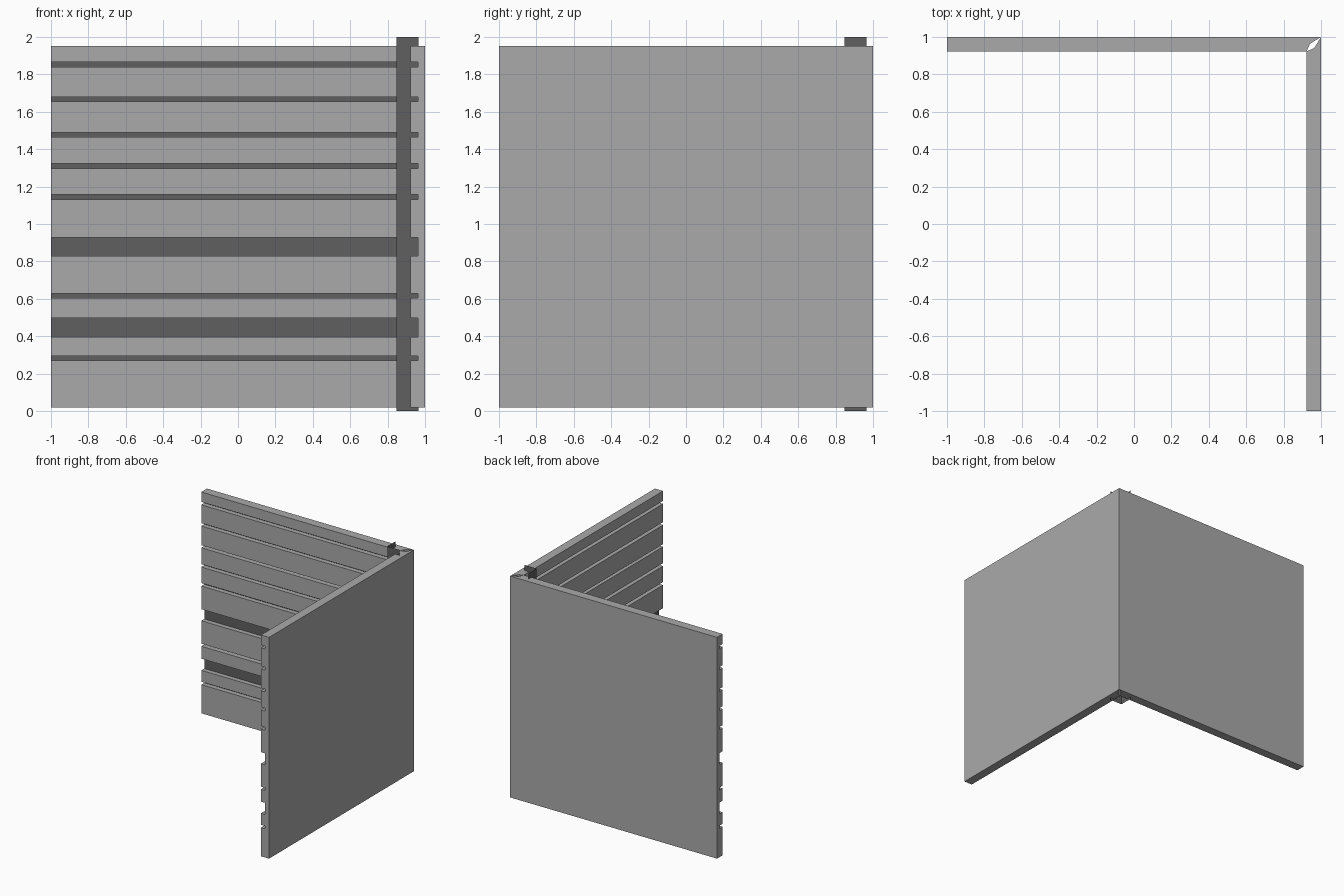
import bpy, bmesh

if "Cube" in bpy.data.objects:
    bpy.data.objects.remove(bpy.data.objects["Cube"])

def material(name, v):
    m = bpy.data.materials.new(name)
    m.diffuse_color = (v, v, v, 1)
    m.use_nodes = True
    m.node_tree.nodes["Principled BSDF"].inputs["Base Color"].default_value = m.diffuse_color
    return m

LIGHT = material("light grey", 0.40)
DARK = material("dark grey", 0.115)

# Grooves on the inner side, bottom to top
GROOVES = [(0.27, 0.295), (0.395, 0.497), (0.605, 0.628), (0.828, 0.929),
           (1.131, 1.157), (1.297, 1.322), (1.465, 1.488), (1.655, 1.68), (1.84, 1.865)]
BOTTOM, TOP = 0.02, 1.952
OUTER, FLOOR, INNER = 1.0, 0.963, 0.922      # depth planes of the wall
END = {OUTER: 1.0, FLOOR: 0.94, INNER: 0.922}  # mitred end for each depth


def finish(bm, name, mats):
    mesh = bpy.data.meshes.new(name)
    bm.to_mesh(mesh)
    bm.free()
    ob = bpy.data.objects.new(name, mesh)
    for m in mats:
        mesh.materials.append(m)
    bpy.context.collection.objects.link(ob)
    return ob


def wall(name, swap):
    bm = bmesh.new()
    cache = {}

    def vert(end, depth, z):
        key = (end, depth, z)
        if key not in cache:
            a = END[depth] if end else -1.0
            cache[key] = bm.verts.new((depth, a, z) if swap else (a, depth, z))
        return cache[key]

    def strip(p, q, mat=0):
        f = bm.faces.new([vert(0, *p), vert(1, *p), vert(1, *q), vert(0, *q)])
        f.material_index = mat

    edges = [BOTTOM] + [z for g in GROOVES for z in g] + [TOP]
    slats = list(zip(edges[::2], edges[1::2]))
    # backing board
    strip((OUTER, BOTTOM), (OUTER, TOP))
    for z in (BOTTOM, TOP):
        strip((OUTER, z), (FLOOR, z))
    for end in (0, 1):
        bm.faces.new([vert(end, OUTER, BOTTOM), vert(end, OUTER, TOP)]
                     + [vert(end, FLOOR, z) for z in reversed(edges)])
    # raised slats
    for lo, hi in slats:
        strip((INNER, lo), (INNER, hi))
        for z in (lo, hi):
            strip((FLOOR, z), (INNER, z))
        for end in (0, 1):
            bm.faces.new([vert(end, FLOOR, lo), vert(end, FLOOR, hi),
                          vert(end, INNER, hi), vert(end, INNER, lo)])
    # dark groove floors
    for lo, hi in GROOVES:
        strip((FLOOR, lo), (FLOOR, hi), 1)
    bmesh.ops.recalc_face_normals(bm, faces=bm.faces)
    return finish(bm, name, [LIGHT, DARK])


wall("back_wall", False)
wall("right_wall", True)

# Thin angle strip in the inner corner
bm = bmesh.new()
path = [(0.848, 0.965), (0.848, 0.848), (0.965, 0.848)]
cols = [[bm.verts.new((x, y, z)) for z in (0.0, 2.0)] for x, y in path]
for a, b in zip(cols, cols[1:]):
    bm.faces.new([a[0], b[0], b[1], a[1]])
finish(bm, "corner_post", [DARK])
